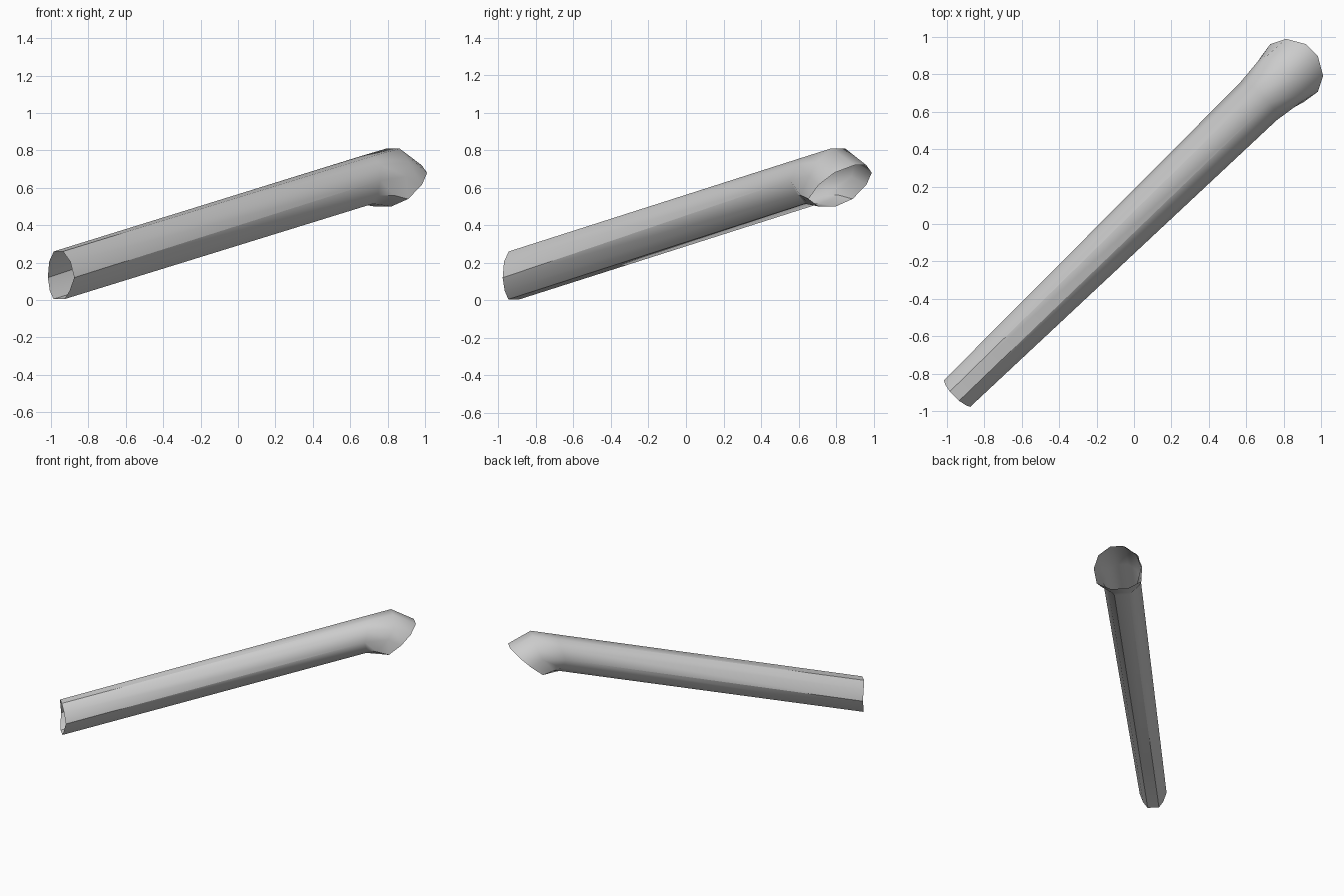
import bpy, math

cube = bpy.data.objects.get("Cube")
if cube:
    bpy.data.objects.remove(cube)

grey = bpy.data.materials.new("plain_grey")
grey.use_nodes = True
colour = (0.6, 0.6, 0.6, 1)
grey.diffuse_color = colour
grey.node_tree.nodes["Principled BSDF"].inputs["Base Color"].default_value = colour

# Half sections, top to bottom: (distance along the tube, half width, height),
# each with its sideways shift
SECTIONS = [
    (-0.028, [(-1.33, .035, .26), (-1.32, .08, .205), (-1.31, .10, .12),
              (-1.32, .075, .05), (-1.325, .042, .005)]),    # open lower end
    (0.007, [(.97, .045, .77), (.96, .11, .725), (.93, .14, .64),
             (.95, .10, .56), (.96, .055, .515)]),           # neck
    (0.012, [(1.16, .05, .81), (1.14, .145, .735), (1.10, .16, .66),
             (1.02, .145, .56), (1.0, .06, .51)]),           # bend
    (0.015, [(1.33, .045, .72), (1.275, .14, .68), (1.195, .18, .615),
             (1.105, .166, .54), (1.08, .064, .50)]),        # open flared mouth
]


def place(u, w, z):
    """Turn the along/sideways frame onto the diagonal."""
    r = math.sqrt(0.5)
    return ((u + w) * r, (u - w) * r, z)


def ring(shift, half):
    right = [place(u, shift + w, z) for u, w, z in half]
    left = [place(u, shift - w, z) for u, w, z in reversed(half)]
    return right + left


# Loft the open tube through the sections
verts = [p for shift, half in SECTIONS for p in ring(shift, half)]
n = 2 * len(SECTIONS[0][1])
faces = []
for s in range(len(SECTIONS) - 1):
    for i in range(n):
        a, b = s * n + i, s * n + (i + 1) % n
        faces.append((a, b, b + n, a + n))

mesh = bpy.data.meshes.new("flared_tube")
mesh.from_pydata(verts, [], faces)
mesh.materials.append(grey)
tube = bpy.data.objects.new("flared_tube", mesh)
bpy.context.collection.objects.link(tube)

bpy.ops.object.select_all(action="DESELECT")
tube.select_set(True)
bpy.context.view_layer.objects.active = tube
# Outward normals
bpy.ops.object.mode_set(mode="EDIT")
bpy.ops.mesh.select_all(action="SELECT")
bpy.ops.mesh.normals_make_consistent(inside=False)
bpy.ops.object.mode_set(mode="OBJECT")
bpy.ops.object.shade_smooth_by_angle(angle=math.radians(38))
